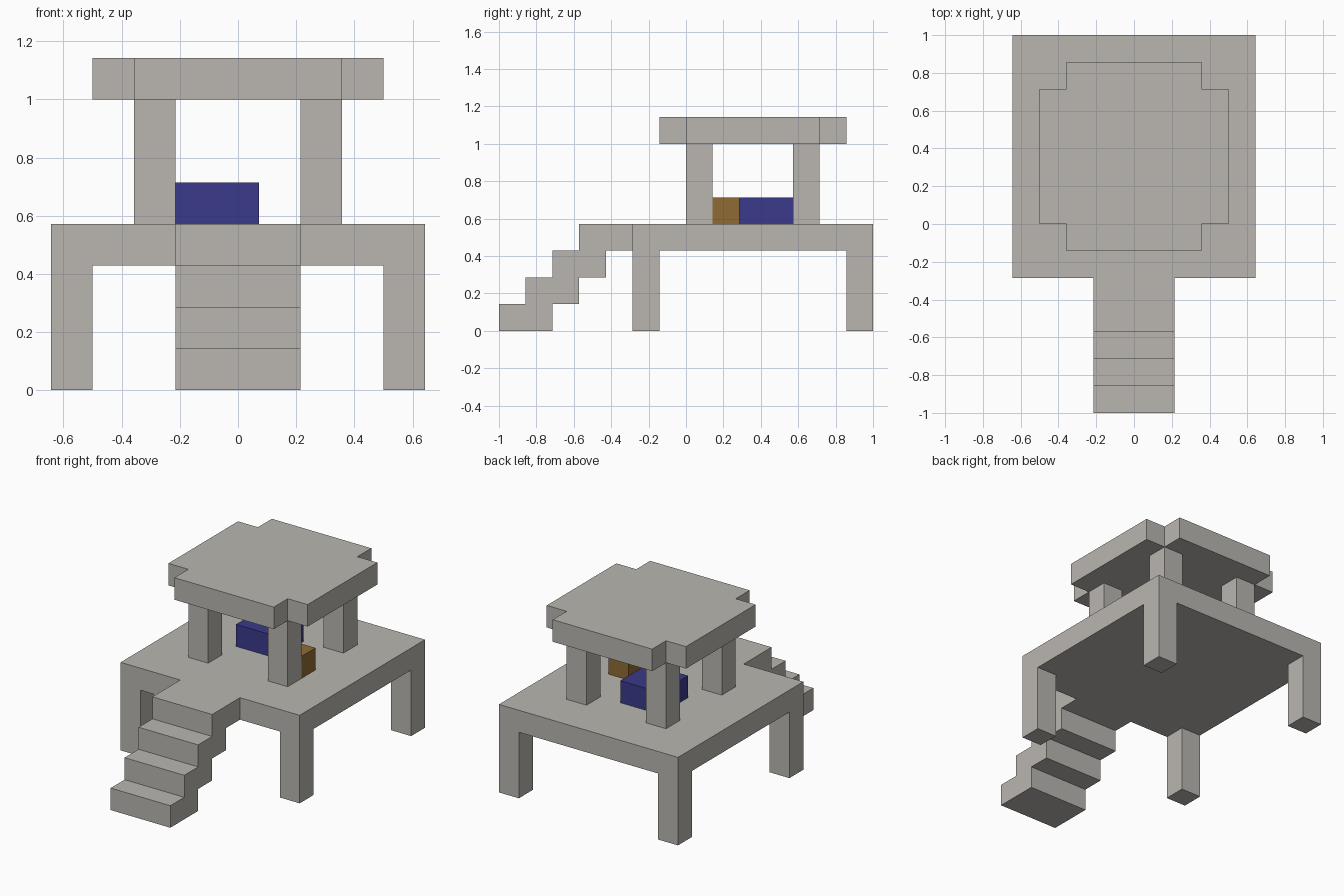
import bpy
import bmesh
from mathutils import Vector

U = 1 / 7  # one building block

cube = bpy.data.objects.get("Cube")
if cube:
    bpy.data.objects.remove(cube, do_unlink=True)


def material(name, r, g, b):
    mat = bpy.data.materials.new(name)
    mat.use_nodes = True
    mat.diffuse_color = (r, g, b, 1)
    mat.node_tree.nodes["Principled BSDF"].inputs["Base Color"].default_value = (r, g, b, 1)
    return mat


stone = material("warm grey stone", 0.49, 0.47, 0.435)
blue = material("deep blue", 0.044, 0.042, 0.26)
brown = material("wood brown", 0.275, 0.147, 0.034)


def prism(name, outline, sweep, mat):
    """Extrude a closed outline (block units) along the sweep vector."""
    bm = bmesh.new()
    face = bm.faces.new([bm.verts.new(Vector(p) * U) for p in outline])
    top = bmesh.ops.extrude_face_region(bm, geom=[face], use_keep_orig=True)
    moved = [e for e in top["geom"] if isinstance(e, bmesh.types.BMVert)]
    bmesh.ops.translate(bm, vec=Vector(sweep) * U, verts=moved)
    bmesh.ops.recalc_face_normals(bm, faces=bm.faces)
    mesh = bpy.data.meshes.new(name)
    bm.to_mesh(mesh)
    bm.free()
    mesh.materials.append(mat)
    obj = bpy.data.objects.new(name, mesh)
    bpy.context.collection.objects.link(obj)
    return obj


def box(name, x, y, z, mat):
    """Box from (min, max) spans in block units."""
    base = [(x[0], y[0], z[0]), (x[1], y[0], z[0]), (x[1], y[1], z[0]), (x[0], y[1], z[0])]
    return prism(name, base, (0, 0, z[1] - z[0]), mat)


# Raised deck on four corner legs
box("deck", (-4.5, 4.5), (-2, 7), (3, 4), stone)
for side, x in (("right", -4.5), ("left", 3.5)):
    for end, y in (("front", -2), ("back", 6)):
        box(f"{end}_{side}_leg", (x, x + 1), (y, y + 1), (0, 3), stone)

# Open staircase: tread line going up, underside coming back down
treads, underside = [], []
for i in range(4):
    treads += [(-1.5, i - 7, i), (-1.5, i - 7, i + 1)]
    underside += [(-1.5, i - 5, i), (-1.5, i - 5, i + 1)]
prism("staircase", treads + underside[::-1], (3, 0, 0), stone)

# Pavilion pillars
for side, x in (("right", -2.5), ("left", 1.5)):
    for end, y in (("front", 0), ("back", 4)):
        box(f"{end}_{side}_pillar", (x, x + 1), (y, y + 1), (4, 7), stone)

# Roof slab with notched corners, centred above the pillars
roof = []
for sx, sy in ((1, 1), (-1, 1), (-1, -1), (1, -1)):
    corner = [(3.5, 2.5), (2.5, 2.5), (2.5, 3.5)]
    if sx * sy < 0:
        corner.reverse()
    roof += [(sx * x, sy * y + 2.5, 7) for x, y in corner]
prism("roof", roof, (0, 0, 1), stone)

# Furniture under the roof
box("blue_block", (-1.5, 0.5), (2, 4), (4, 5), blue)
box("wooden_box", (1.5, 2.5), (1, 2), (4, 5), brown)
